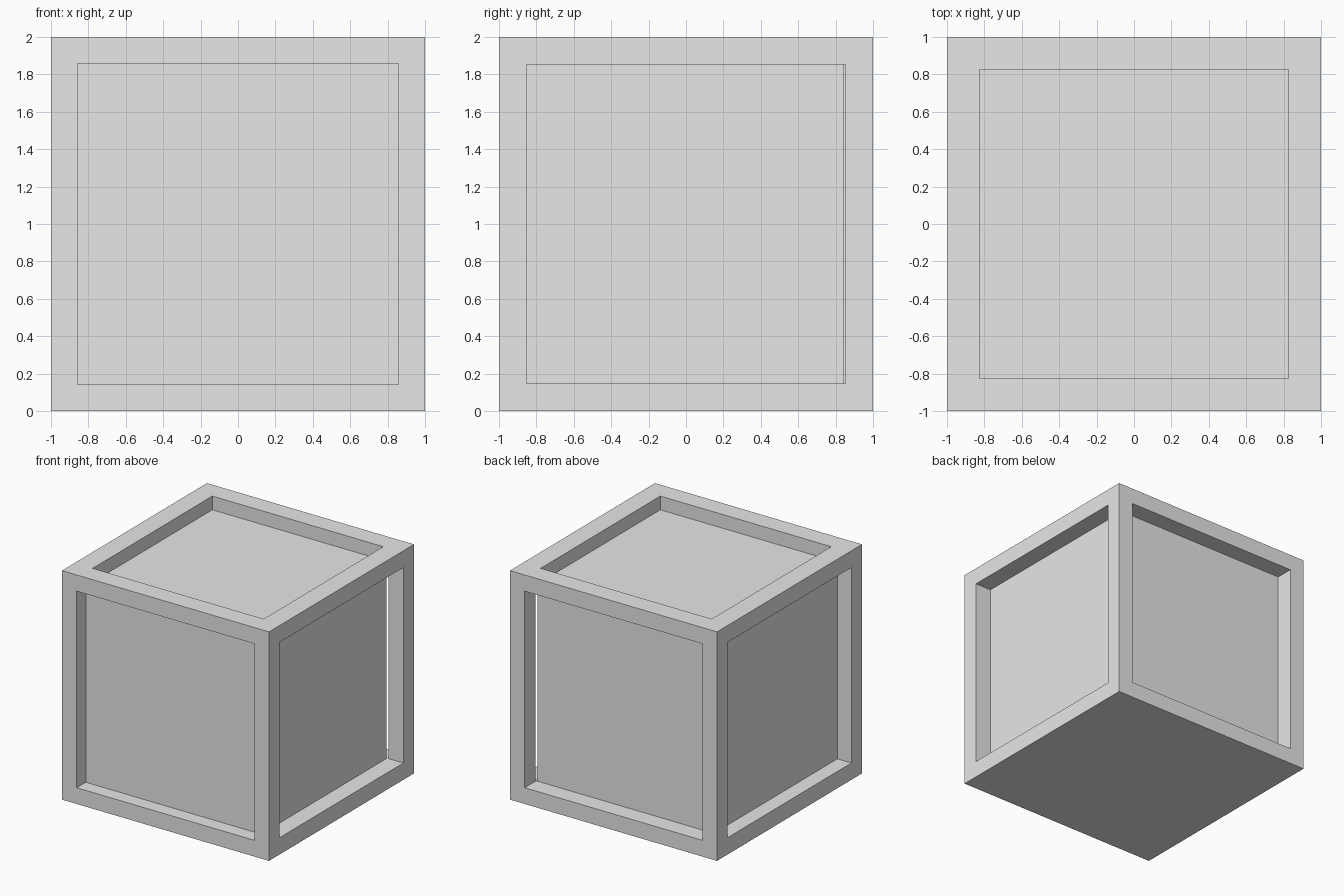
import bpy
from mathutils import Vector

default = bpy.data.objects.get("Cube")
if default:
    bpy.data.objects.remove(default, do_unlink=True)

grey = bpy.data.materials.new("light_grey")
grey.use_nodes = True
colour = (0.8, 0.8, 0.8, 1)
grey.diffuse_color = colour
grey.node_tree.nodes["Principled BSDF"].inputs["Base Color"].default_value = colour


def box(name, centre, size):
    bpy.ops.mesh.primitive_cube_add(size=1, location=centre)
    obj = bpy.context.object
    obj.name = name
    obj.scale = size
    bpy.ops.object.transform_apply(location=True, rotation=False, scale=True)
    obj.data.materials.append(grey)
    return obj


# Solid crate body
middle = Vector((0, 0, 1))
crate = box("crate", middle, (2, 2, 2))

# Recessed panels: outward direction, half width of opening, depth
recesses = {
    "front": ((0, -1, 0), 0.858, 0.125),
    "back": ((0, 1, 0), 0.858, 0.158),
    "left": ((1, 0, 0), 0.853, 0.157),
    "right": ((-1, 0, 0), 0.853, 0.135),
    "top": ((0, 0, 1), 0.826, 0.12),
}
margin = 0.1
for side, (direction, half, depth) in recesses.items():
    normal = Vector(direction)
    thick = depth + margin
    size = [thick if n else 2 * half for n in normal]
    centre = middle + normal * (1 + margin - thick / 2)
    cutter = box(side + "_recess_cutter", centre, size)
    cutter.hide_render = True
    cut = crate.modifiers.new(side + "_recess", "BOOLEAN")
    cut.operation = "DIFFERENCE"
    cut.solver = "EXACT"
    cut.object = cutter
    bpy.context.view_layer.objects.active = crate
    bpy.ops.object.modifier_apply(modifier=cut.name)
    bpy.data.objects.remove(cutter, do_unlink=True)
